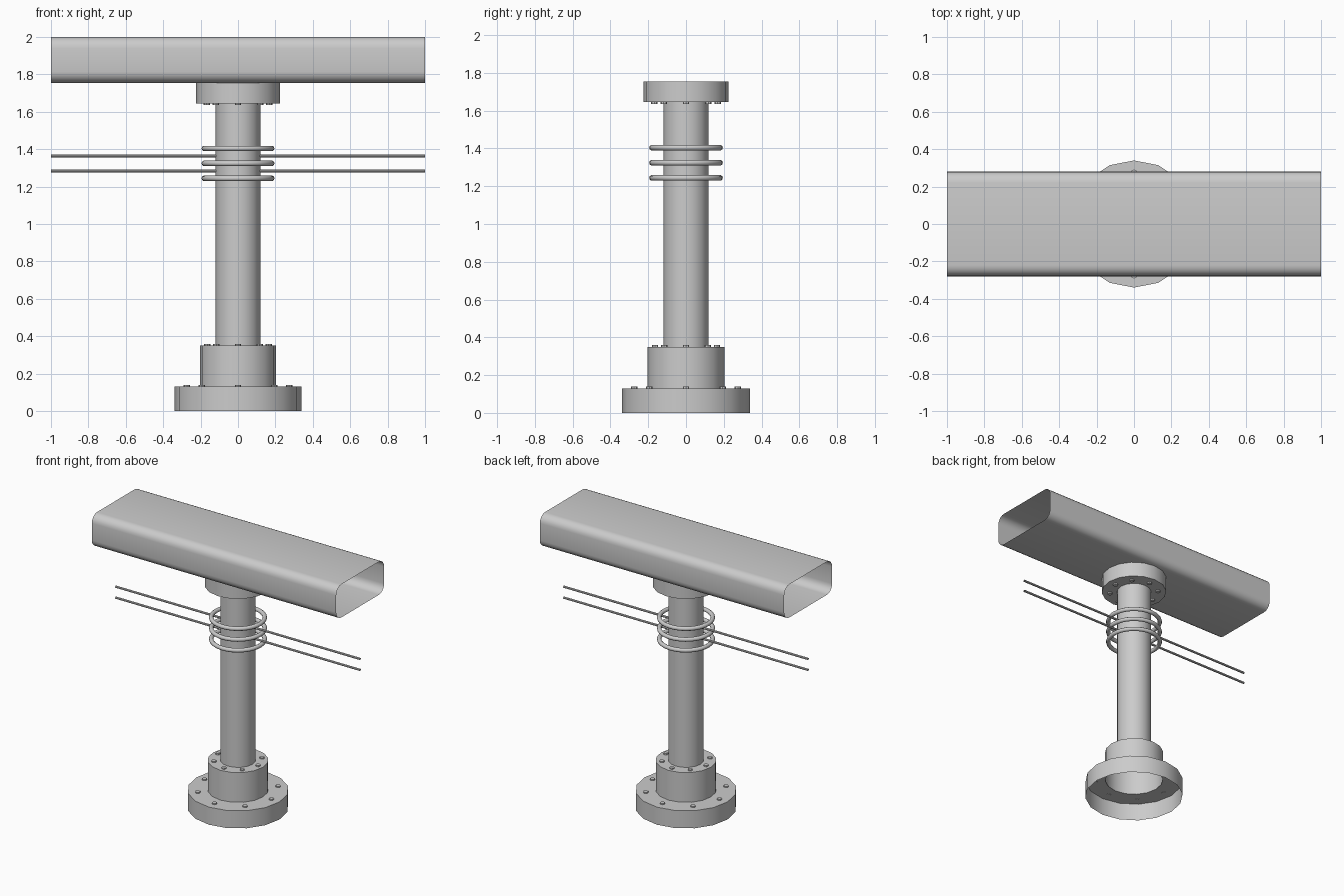
import bpy, bmesh
from math import sin, cos, pi

if "Cube" in bpy.data.objects:
    bpy.data.objects.remove(bpy.data.objects["Cube"])


def finish(name, bm):
    mesh = bpy.data.meshes.new(name)
    bm.to_mesh(mesh)
    bm.free()
    obj = bpy.data.objects.new(name, mesh)
    bpy.context.collection.objects.link(obj)
    bpy.ops.object.select_all(action='DESELECT')
    obj.select_set(True)
    bpy.context.view_layer.objects.active = obj
    bpy.ops.object.shade_smooth_by_angle(angle=pi / 5)
    return obj


def skin(name, rows):
    """Join closed loops of points into an open shell."""
    bm = bmesh.new()
    loops = [[bm.verts.new(p) for p in row] for row in rows]
    n = len(rows[0])
    for a, b in zip(loops, loops[1:]):
        for k in range(n):
            j = (k + 1) % n
            bm.faces.new((a[k], a[j], b[j], b[k]))
    return finish(name, bm)


def lathe(name, profile, sides=16):
    return skin(name, [[(r * cos(2 * pi * k / sides), r * sin(2 * pi * k / sides), z)
                        for k in range(sides)] for r, z in profile])


def tube_x(name, section):
    """Open-ended tube along x from a (y, z) section."""
    return skin(name, [[(x, y, z) for y, z in section] for x in (-1, 1)])


def bolts(name, ring_radius, z0, z1, size=0.017, count=8, sides=8):
    bm = bmesh.new()
    for i in range(count):
        a = 2 * pi * i / count
        geo = bmesh.ops.create_cone(bm, cap_ends=True, segments=sides,
                                    radius1=size, radius2=size, depth=z1 - z0)
        bmesh.ops.translate(bm, verts=geo['verts'],
                            vec=(ring_radius * cos(a), ring_radius * sin(a), (z0 + z1) / 2))
    return finish(name, bm)


# Hollow base, collar, column and top flange
lathe("base_flange", [(0.34, 0), (0.34, 0.13), (0.2, 0.13)])
lathe("base_collar", [(0.204, 0.13), (0.204, 0.35), (0.12, 0.35)])
lathe("column", [(0.12, 0.35), (0.12, 1.645)])
lathe("top_flange", [(0.12, 1.645), (0.225, 1.645), (0.225, 1.755)])

# Bolt circles
bolts("base_bolts", 0.274, 0.128, 0.139)
bolts("collar_bolts", 0.164, 0.348, 0.359)
bolts("top_flange_bolts", 0.168, 1.635, 1.647)

# Rectangular duct with rounded corners and open ends
hy, z_low, z_high, r = 0.28, 1.755, 2.0, 0.06
section = []
for q, (cy, cz) in enumerate([(hy - r, z_high - r), (r - hy, z_high - r),
                              (r - hy, z_low + r), (hy - r, z_low + r)]):
    for s in range(6):
        a = pi / 2 * (q + s / 5)
        section.append((cy + r * cos(a), cz + r * sin(a)))
tube_x("duct", section)

# Rings around the column
for i, z in enumerate((1.244, 1.324, 1.404)):
    bpy.ops.mesh.primitive_torus_add(major_radius=0.18, minor_radius=0.015,
                                     major_segments=32, minor_segments=10,
                                     location=(0, 0, z))
    bpy.context.object.name = f"ring_{i + 1}"
    bpy.ops.object.shade_smooth()

# Long thin rods
for i, z in enumerate((1.283, 1.364)):
    tube_x(f"rod_{i + 1}", [(0.008 * cos(pi * k / 4), z + 0.008 * sin(pi * k / 4))
                            for k in range(8)])
